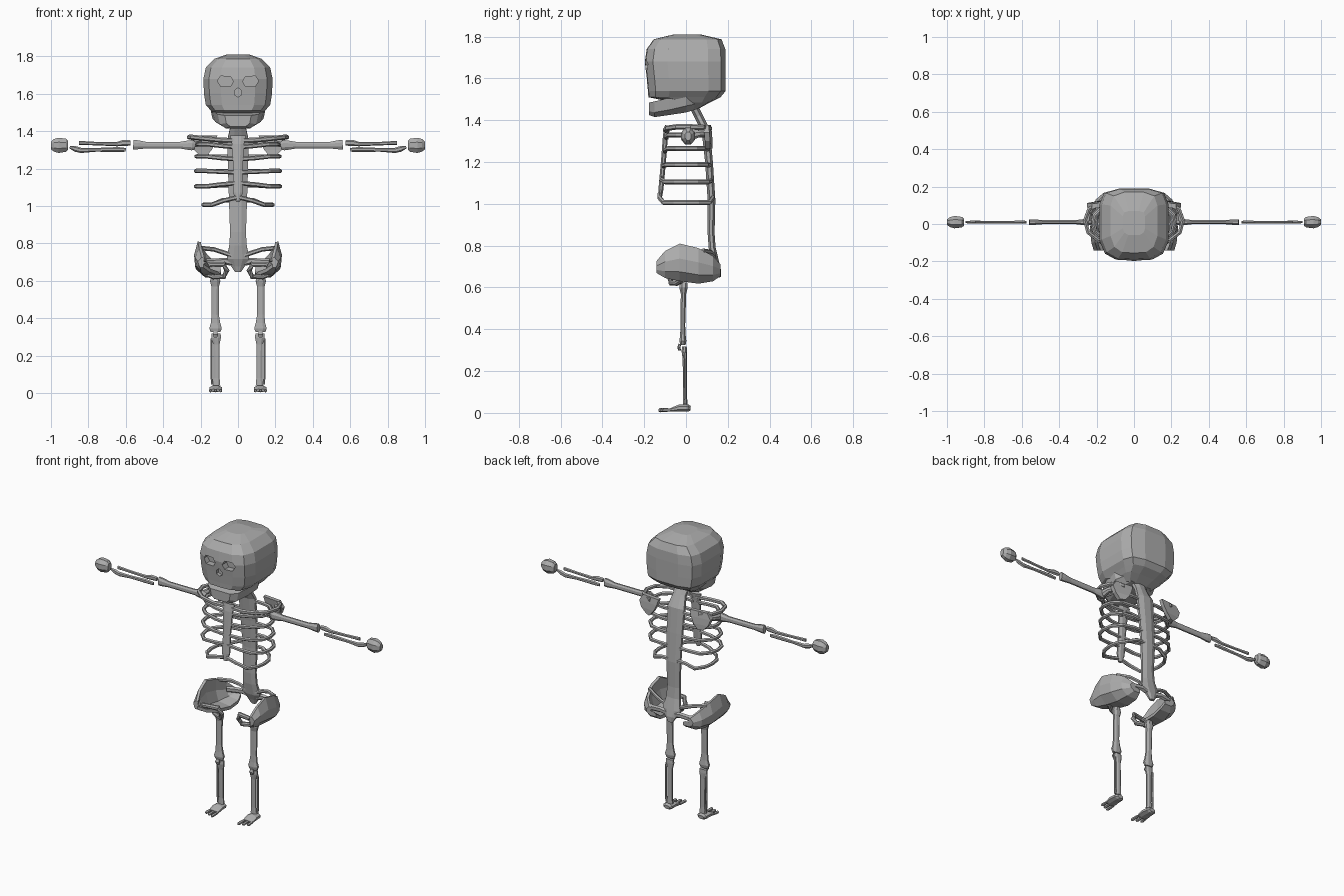
import bpy, bmesh, math
from mathutils import Vector

bone = bpy.data.materials.new("bone_grey")
bone.diffuse_color = (0.42, 0.42, 0.42, 1)


def loft(name, rings, mirror=False):
    """Skin closed rings into a capped solid, optionally mirrored in x."""
    bm = bmesh.new()
    rows = [[bm.verts.new(p) for p in r] for r in rings]
    n = len(rows[0])
    for a, b in zip(rows, rows[1:]):
        for i in range(n):
            j = (i + 1) % n
            bm.faces.new((a[i], a[j], b[j], b[i]))
    bm.faces.new(rows[0])
    bm.faces.new(rows[-1])
    bmesh.ops.recalc_face_normals(bm, faces=bm.faces)
    me = bpy.data.meshes.new(name)
    bm.to_mesh(me)
    bm.free()
    me.materials.append(bone)
    ob = bpy.data.objects.new(name, me)
    bpy.context.collection.objects.link(ob)
    if mirror:
        ob.modifiers.new("mirror", "MIRROR").use_mirror_merge = False
    return ob


def tube(name, path, radii, ref=(0, 0, 1), sides=8, mirror=True):
    """Sweep an elliptical section; radii holds one (side, up) pair per point."""
    pts = [Vector(p) for p in path]
    if len(radii) == 1:
        radii = radii * len(pts)
    rings = []
    for i, p in enumerate(pts):
        t = (pts[min(i + 1, len(pts) - 1)] - pts[max(i - 1, 0)]).normalized()
        u = Vector(ref).cross(t).normalized()
        v = t.cross(u)
        a, b = radii[i]
        rings.append([p + u * a * math.cos(q) + v * b * math.sin(q)
                      for q in [2 * math.pi * (k + .5) / sides for k in range(sides)]])
    return loft(name, rings, mirror)


def symmetric(half):
    """Close a half outline that runs from x = 0 round to x = 0."""
    return half + [(-x, y, z) for x, y, z in reversed(half[1:-1])]


# Cranium: horizontal sections (height, half width, front, back)
def skull_ring(z, w, f, b):
    d = b - f
    return symmetric([(0, f, z), (.5 * w, f + .01 * d, z), (.84 * w, f + .1 * d, z),
                      (w, f + .28 * d, z), (w, b - .22 * d, z),
                      (.87 * w, b - .06 * d, z), (.42 * w, b, z), (0, b, z)])


cranium = loft("cranium", [skull_ring(*s) for s in (
    (1.455, .09, -.02, .06), (1.485, .125, -.06, .115), (1.51, .145, -.18, .165),
    (1.54, .172, -.182, .19), (1.60, .182, -.188, .19), (1.68, .185, -.197, .19),
    (1.74, .172, -.188, .188), (1.787, .125, -.155, .17), (1.81, .06, -.06, .07))])


# Eye sockets and nose opening
def cut(outline, depth):
    c = loft("cutter", [[(x, y, z) for x, z in outline] for y in (-.26, depth)])
    c.hide_render = True
    m = cranium.modifiers.new("cut", "BOOLEAN")
    m.operation, m.solver, m.object = "DIFFERENCE", "EXACT", c
    bpy.context.view_layer.objects.active = cranium
    bpy.ops.object.modifier_apply(modifier=m.name)
    bpy.data.objects.remove(c)


eye = [(.025, 1.665), (.04, 1.692), (.093, 1.694), (.11, 1.668), (.093, 1.64), (.04, 1.638)]
for s in (-1, 1):
    cut([(s * x, z) for x, z in eye], -.15)
cut([(0, 1.632), (.02, 1.615), (.02, 1.594), (0, 1.583), (-.02, 1.594), (-.02, 1.615)], -.165)

# Jaw: sections from chin to hinge (y, half width, bottom, top)
loft("jaw", [symmetric([(0, y, b), (.6 * w, y, b), (.9 * w, y, b + .3 * (t - b)),
                        (w, y, t), (0, y, t)])
             for y, w, b, t in ((-.178, .07, 1.425, 1.484), (-.15, .108, 1.415, 1.49),
                                (-.08, .135, 1.425, 1.507), (0, .152, 1.437, 1.54),
                                (.06, .12, 1.455, 1.54))])

# Neck and spine down to the tailbone
tube("spine", [(0, .03, 1.48), (0, .06, 1.42), (0, .095, 1.35), (0, .11, 1.2), (0, .122, 1.02),
               (0, .12, .86), (0, .125, .79), (0, .14, .72), (0, .153, .68), (0, .157, .648)],
     [(.055, .022), (.045, .022), (.062, .022), (.058, .02), (.052, .02), (.046, .018),
      (.05, .018), (.065, .02), (.04, .016), (.018, .01)], ref=(0, 1, 0), mirror=False)

# Sternum
tube("sternum", [(0, -.09, 1.375), (0, -.098, 1.33), (0, -.108, 1.2), (0, -.12, 1.07), (0, -.125, 1.025)],
     [(.045, .012), (.035, .013), (.027, .013), (.028, .013), (.012, .01)],
     ref=(0, 1, 0), mirror=False)

# Ribs: (height at front, side, back, half width)
ribs = [(1.315, 1.33, 1.33, .215), (1.25, 1.265, 1.262, .222), (1.18, 1.187, 1.185, .225),
        (1.122, 1.105, 1.11, .225), (1.045, 1.006, 1.03, .185)]
for i, (zf, zs, zb, w) in enumerate(ribs):
    f, b = -.09 - .1 * (1.37 - zs), .095 + .09 * (1.37 - zs)
    tube("rib_%d" % (i + 1),
         [(.01, f, zf), (.4 * w, f, zf * .6 + zs * .4), (.75 * w, f * .85, zs),
          (.95 * w, f * .45, zs), (w, 0, zs), (.96 * w, b * .45, zs),
          (.76 * w, b * .88, zs), (.45 * w, b, zb), (.02, b, zb)],
         [(.011, .012)], sides=6)

# Shoulder girdle
tube("clavicle", [(.01, -.09, 1.35), (.1, -.1, 1.353), (.19, -.088, 1.362), (.245, -.045, 1.368),
                  (.262, .02, 1.368), (.24, .08, 1.366), (.17, .115, 1.36)],
     [(.012, .013)], sides=6)
loft("scapula", [[(a, y - .012, z), (c, y - .025, z), (c, y, z), (a, y + .012, z)]
                 for z, a, c, y in ((1.378, .11, .225, .108), (1.34, .12, .25, .112),
                                    (1.30, .14, .235, .115), (1.265, .17, .2, .115))], True)
tube("shoulder_socket", [(.21, .1, 1.34), (.24, .06, 1.335), (.245, .02, 1.327)],
     [(.02, .022), (.015, .018), (.02, .026)])

# Arms
tube("humerus", [(.228, .01, 1.322), (.245, .01, 1.325), (.28, .01, 1.325), (.31, .01, 1.325),
                 (.49, .01, 1.325), (.535, .01, 1.327), (.56, .01, 1.328)],
     [(.012, .022), (.02, .03), (.016, .025), (.012, .019), (.012, .019), (.016, .026), (.016, .028)])
tube("radius", [(.575, .01, 1.337), (.61, .01, 1.337), (.65, .01, 1.33), (.75, .01, 1.333), (.85, .01, 1.337)],
     [(.008, .014), (.01, .017), (.008, .011), (.007, .009), (.007, .011)], sides=6)
tube("ulna", [(.6, .01, 1.3), (.64, .01, 1.302), (.76, .01, 1.3), (.84, .01, 1.297), (.87, .01, 1.305), (.9, .01, 1.315)],
     [(.007, .01), (.008, .013), (.007, .01), (.009, .014), (.009, .015), (.006, .007)], sides=6)
tube("hand", [(.908, .01, 1.325), (.92, .01, 1.325), (.96, .01, 1.324), (.985, .01, 1.324), (1, .01, 1.324)],
     [(.02, .025), (.03, .038), (.036, .044), (.028, .036), (.016, .022)])

# Hip wings: curved shells in sections (y, top, bottom, outer x, inner x at the bottom)
loft("hip_wing", [[(o - .02, y, t), (o, y, t * .6 + b * .4), (o - .006, y, t * .25 + b * .75),
                   (o * .6 + i * .4, y, b), (i, y, b), (i, y, b + .02),
                   (o - .05, y, b + .03), (o - .032, y, t * .55 + b * .45), (o - .036, y, t - .004)]
                  for y, t, b, o, i in ((-.142, .725, .67, .215, .185), (-.10, .775, .645, .228, .15),
                                        (-.03, .81, .63, .235, .11), (.06, .788, .618, .23, .095),
                                        (.13, .75, .63, .205, .09), (.165, .71, .655, .165, .095))], True)
# Pubic loop and the bars joining the hips to the spine
tube("pubic_loop", [(.2, -.09, .675), (.14, -.1, .688), (.075, -.09, .688), (.06, -.08, .655),
                    (.075, -.07, .622), (.13, -.045, .62), (.17, -.02, .635)],
     [(.013, .015), (.012, .014), (.014, .016), (.015, .014), (.014, .015), (.013, .013), (.013, .013)])
tube("sacral_bar", [(.02, .148, .695), (.07, .152, .705), (.13, .148, .70), (.17, .13, .70)],
     [(.013, .018)], sides=6)
tube("upper_sacral_bar", [(.03, .13, .735), (.08, .135, .752), (.13, .12, .768), (.2, .08, .775)],
     [(.01, .012)], sides=6)

# Legs
Y = (0, 1, 0)
tube("femur", [(.122, -.01, .625), (.122, -.012, .6), (.122, -.012, .57), (.122, -.015, .42),
               (.12, -.015, .375), (.12, -.015, .345), (.12, -.015, .325)],
     [(.022, .018), (.03, .022), (.022, .014), (.021, .012), (.027, .014), (.036, .018), (.028, .014)], ref=Y)
tube("kneecap", [(.12, -.03, .33), (.12, -.034, .313), (.12, -.03, .298)],
     [(.01, .006), (.017, .008), (.01, .006)], ref=Y, sides=6)
tube("tibia", [(.117, -.008, .318), (.117, -.008, .295), (.115, -.006, .26), (.114, -.004, .08), (.115, -.004, .04)],
     [(.026, .012), (.028, .014), (.018, .011), (.017, .01), (.022, .012)], ref=Y)
tube("fibula", [(.14, -.005, .29), (.142, -.002, .25), (.141, -.002, .08), (.137, -.002, .045)],
     [(.007, .007), (.006, .006), (.006, .006), (.008, .007)], ref=Y, sides=6)

# Feet
tube("foot", [(.12, .022, .022), (.12, .01, .023), (.12, -.03, .024), (.12, -.06, .017), (.12, -.075, .014)],
     [(.02, .012), (.033, .019), (.036, .018), (.036, .012), (.03, .008)])
for k, x in enumerate((.093, .12, .147)):
    tip = -.132 + .01 * k
    tube("toe_%d" % (k + 1), [(x, -.07, .014), (x, -.095, .014), (x, tip + .008, .013), (x, tip, .012)],
         [(.008, .007), (.01, .009), (.01, .01), (.006, .006)], sides=6)
